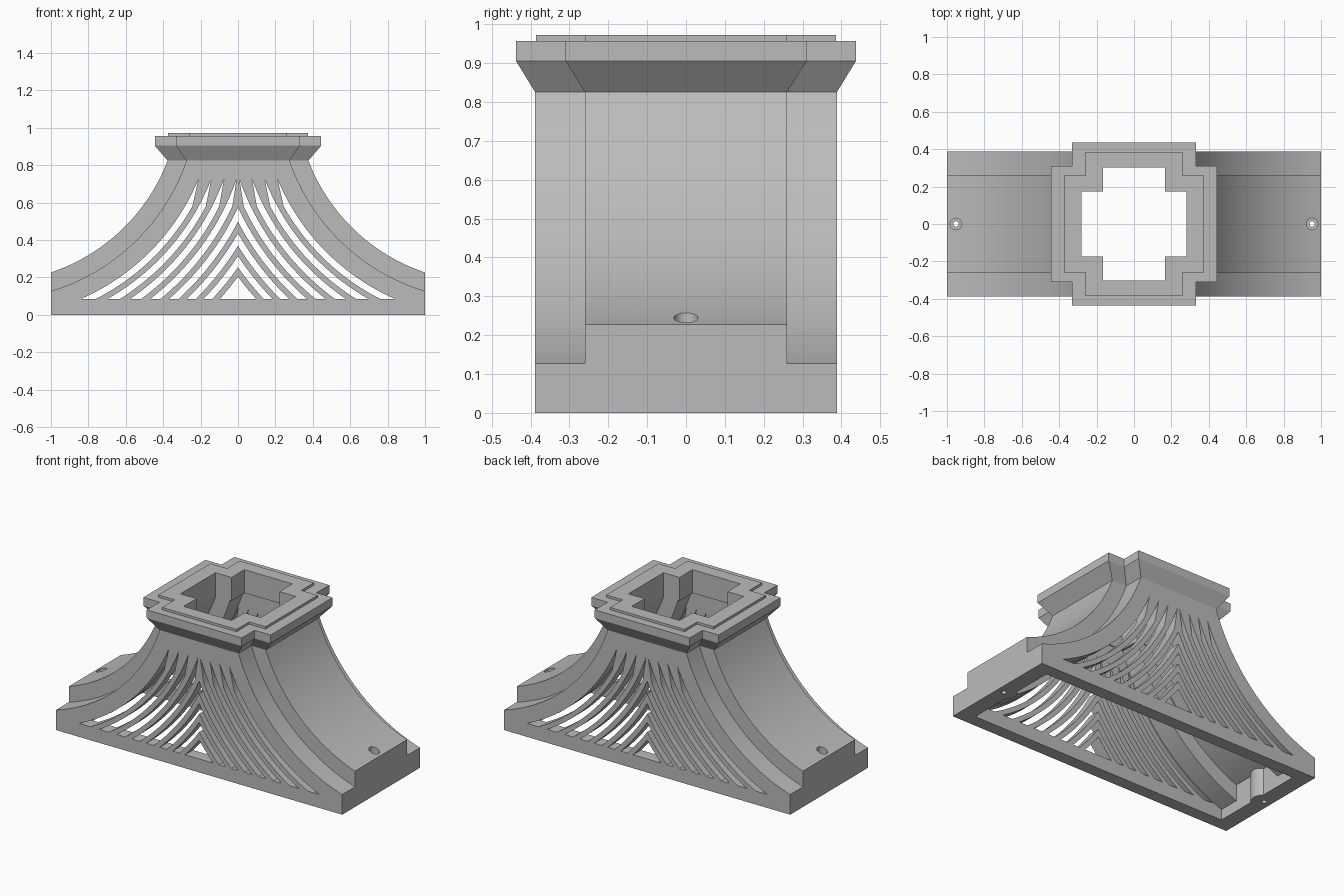
import bpy, bmesh, math

cube = bpy.data.objects.get("Cube")
if cube:
    bpy.data.objects.remove(cube)

grey = bpy.data.materials.new("plain_grey")
grey.use_nodes = True
COLOUR = (0.5, 0.5, 0.5, 1)
grey.diffuse_color = COLOUR
grey.node_tree.nodes["Principled BSDF"].inputs["Base Color"].default_value = COLOUR

CX, CZ = 1.32, 1.185      # shared centre of all the sweeping arcs
NECK = 0.825              # where the body meets the collar
FLOOR = 0.085             # lower end of the slots


def z_at(r, x):
    return CZ - math.sqrt(r * r - (CX - x) ** 2)


def x_at(r, z):
    return CX - math.sqrt(r * r - (CZ - z) ** 2)


def arc(r, z0, z1, n=24):
    a0, a1 = (math.acos((CZ - z) / r) for z in (z0, z1))
    angles = [a0 + (a1 - a0) * i / n for i in range(n + 1)]
    return [(CX - r * math.sin(a), CZ - r * math.cos(a)) for a in angles]


def mirror(points):
    return [(-x, z) for x, z in reversed(points)]


def finish(name, bm):
    bmesh.ops.recalc_face_normals(bm, faces=bm.faces)
    mesh = bpy.data.meshes.new(name)
    bm.to_mesh(mesh)
    bm.free()
    ob = bpy.data.objects.new(name, mesh)
    bpy.context.collection.objects.link(ob)
    mesh.materials.append(grey)
    return ob


def extrude_y(name, outlines, half):
    bm = bmesh.new()
    for outline in outlines:
        face = bm.faces.new([bm.verts.new((x, -half, z)) for x, z in outline])
        made = bmesh.ops.extrude_face_region(bm, geom=[face])["geom"]
        verts = [v for v in made if isinstance(v, bmesh.types.BMVert)]
        bmesh.ops.translate(bm, verts=verts, vec=(0, 2 * half, 0))
    return finish(name, bm)


def cylinder(name, x, r, z0, z1):
    bm = bmesh.new()
    bmesh.ops.create_cone(bm, cap_ends=True, segments=32, radius1=r, radius2=r, depth=z1 - z0)
    bmesh.ops.translate(bm, verts=bm.verts, vec=(x, 0, (z0 + z1) / 2))
    return finish(name, bm)


def combine(target, tool, operation="DIFFERENCE"):
    mod = target.modifiers.new("combine", "BOOLEAN")
    mod.object, mod.operation, mod.solver = tool, operation, "EXACT"
    bpy.context.view_layer.objects.active = target
    bpy.ops.object.modifier_apply(modifier=mod.name)
    bpy.data.objects.remove(tool)


def smooth(ob):
    bpy.ops.object.select_all(action="DESELECT")
    ob.select_set(True)
    bpy.context.view_layer.objects.active = ob
    bpy.ops.object.shade_smooth_by_angle(angle=math.radians(25))


def flared(r, x, low, high):
    side = [(x, low)] + arc(r, z_at(r, x), NECK)
    if high > NECK:
        side.append((side[-1][0], high))
    return side + mirror(side)


# Flared body: a wide outer shell with a raised middle band
body = extrude_y("flared_body", [flared(1.105, 1, 0, NECK)], 0.388)
combine(body, extrude_y("middle_band", [flared(1.01, 1, 0, NECK)], 0.26), "UNION")

# Hollow inside, leaving a screw post at each end
SCREW_X = 0.952
for r, half in ((1.195, 0.31), (1.1, 0.18)):
    cavity = extrude_y("cavity", [flared(r, 0.9, -0.1, 0.95)], half)
    for s in (-1, 1):
        combine(cavity, cylinder("post", s * SCREW_X, 0.077, -0.2, 0.6))
    combine(body, cavity)

# Screw holes with a wider recess on top
for s in (-1, 1):
    combine(body, cylinder("screw_hole", s * SCREW_X, 0.015, -0.1, 0.5))
    combine(body, cylinder("screw_recess", s * SCREW_X, 0.031, 0.16, 0.5))

# Curved slots: four pairs, then three chevrons and a triangle in the middle
slots = []
for k in range(8):
    r = 1.2 + 0.0635 * k
    outer_r = r + 0.034
    if k < 4:
        slot = arc(r, FLOOR, 0.725) + arc(outer_r, FLOOR, 0.58)[::-1]
        slots += [slot, mirror(slot)]
    else:
        inner = arc(r, FLOOR, z_at(r, 0))
        outline = inner[:-1] + [(0, z_at(r, 0))] + mirror(inner[:-1])
        if k < 7:
            outer = arc(outer_r, FLOOR, z_at(outer_r, 0))[:-1]
            outline += mirror(outer)[::-1] + [(0, z_at(outer_r, 0))] + outer[::-1]
        slots.append(outline)
combine(body, extrude_y("slots", slots, 0.6))
smooth(body)


# Cross-shaped collar: a closed ring lofted through cross outlines
def cross(x_long, y_short, x_short, y_long):
    quarter = [(x_long, y_short), (x_short, y_short), (x_short, y_long)]
    half = quarter + [(-x, y) for x, y in reversed(quarter)]
    return half + [(-x, -y) for x, y in half]


foot = cross(x_at(1.01, NECK), 0.26, x_at(1.105, NECK), 0.388)
rim = cross(0.445, 0.31, 0.332, 0.437)
lip = cross(0.375, 0.26, 0.26, 0.386)
hole = cross(0.28, 0.175, 0.167, 0.303)
levels = [(foot, NECK), (rim, 0.905), (rim, 0.957), (lip, 0.957),
          (lip, 0.972), (hole, 0.972), (hole, NECK)]
bm = bmesh.new()
loops = [[bm.verts.new((x, y, z)) for x, y in outline] for outline, z in levels]
for a, b in zip(loops, loops[1:] + loops[:1]):
    for i in range(len(a)):
        j = (i + 1) % len(a)
        bm.faces.new((a[i], a[j], b[j], b[i]))
finish("cross_collar", bm)
